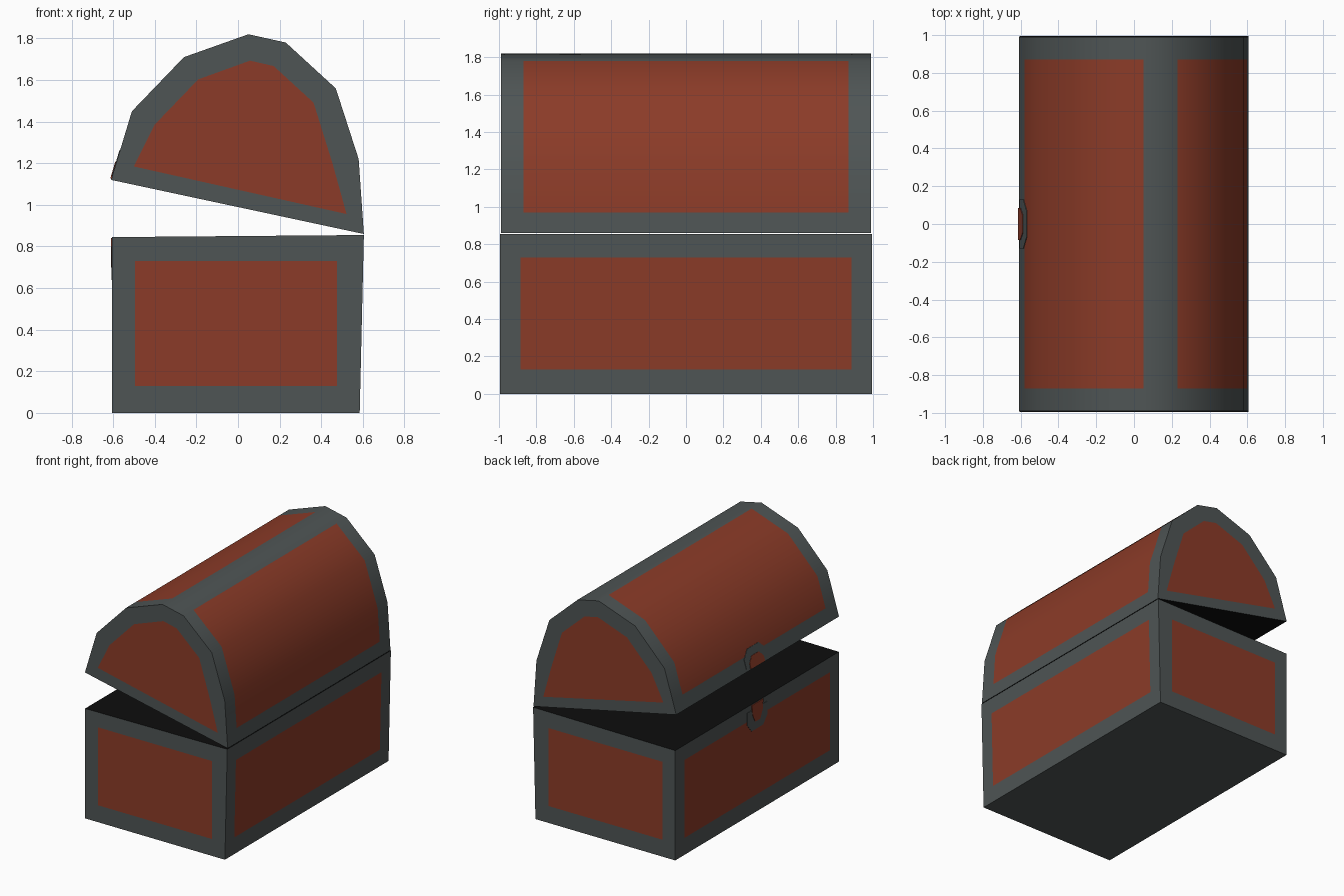
import bpy, bmesh, math
from mathutils import Vector

if "Cube" in bpy.data.objects:
    bpy.data.objects.remove(bpy.data.objects["Cube"])


def material(name, rgb):
    m = bpy.data.materials.new(name)
    m.diffuse_color = (*rgb, 1)
    m.use_nodes = True
    m.node_tree.nodes["Principled BSDF"].inputs["Base Color"].default_value = m.diffuse_color
    return m


MATS = [material("dark_grey_iron", (0.078, 0.091, 0.091)),
        material("red_wood", (0.26, 0.044, 0.021)),
        material("black_inside", (0.004, 0.004, 0.004))]
IRON, WOOD, BLACK = 0, 1, 2


def prism(profile, y):
    """Extrude an x-z profile from -y to +y."""
    bm = bmesh.new()
    face = bm.faces.new([bm.verts.new((px, -y, pz)) for px, pz in profile])
    ext = bmesh.ops.extrude_face_region(bm, geom=[face])["geom"]
    moved = [g for g in ext if isinstance(g, bmesh.types.BMVert)]
    bmesh.ops.translate(bm, verts=moved, vec=(0, 2 * y, 0))
    bmesh.ops.recalc_face_normals(bm, faces=bm.faces)
    return bm


def cut(bm, co, no, faces=None):
    faces = faces or list(bm.faces)
    edges = {e for f in faces for e in f.edges}
    verts = {v for f in faces for v in f.verts}
    bmesh.ops.bisect_plane(bm, geom=list(verts) + list(edges) + faces,
                           plane_co=co, plane_no=no, dist=1e-5)


def finish(bm, name, angle=None):
    bm.normal_update()
    me = bpy.data.meshes.new(name)
    bm.to_mesh(me)
    bm.free()
    for m in MATS:
        me.materials.append(m)
    ob = bpy.data.objects.new(name, me)
    bpy.context.collection.objects.link(ob)
    if angle:
        bpy.ops.object.select_all(action='DESELECT')
        ob.select_set(True)
        bpy.context.view_layer.objects.active = ob
        bpy.ops.object.shade_smooth_by_angle(angle=math.radians(angle))
    return ob


# Chest body: iron edges around wood panels, black open top
bm = prism([(-0.605, 0), (0.585, 0), (0.605, 0.855), (-0.605, 0.845)], 0.995)
for z in (0.13, 0.73):
    cut(bm, (0, 0, z), (0, 0, 1))
for y in (-0.885, 0.885):
    cut(bm, (0, y, 0), (0, 1, 0))
for x in (-0.495, 0.475):
    cut(bm, (x, 0, 0), (1, 0, 0))
bm.normal_update()
for f in bm.faces:
    c, n = f.calc_center_median(), f.normal
    in_height = 0.13 < c.z < 0.73
    if n.z > 0.9:
        f.material_index = BLACK
    elif in_height and abs(n.x) > 0.9 and abs(c.y) < 0.885:
        f.material_index = WOOD
    elif in_height and abs(n.y) > 0.9 and -0.495 < c.x < 0.475:
        f.material_index = WOOD
finish(bm, "chest_body")

# Tilted lid: faceted barrel vault hinged on the +x edge
LID = [(-0.61, 1.12), (-0.51, 1.45), (-0.26, 1.71), (0.05, 1.82),
       (0.23, 1.78), (0.47, 1.56), (0.58, 1.22), (0.605, 0.86)]
bm = prism(LID, 0.99)
base = Vector((-0.61, 0, 1.12))
up = Vector((0.26, 0, 1.215)).normalized()
bm.normal_update()
ends = [f for f in bm.faces if abs(f.normal.y) > 0.9]
for f in [f for f in bm.faces if f.normal.dot(up) < -0.9]:
    f.material_index = BLACK
bmesh.ops.inset_individual(bm, faces=ends, thickness=0.127)
for f in ends:
    f.material_index = WOOD


def shell():
    bm.normal_update()
    return [f for f in bm.faces if abs(f.normal.y) < 0.5 and f.material_index != BLACK]


cut(bm, base + up * 0.105, up, shell())
for y in (-0.87, 0.87):
    cut(bm, (0, y, 0), (0, 1, 0), shell())
for f in shell():
    c = f.calc_center_median()
    ridge = 0.05 < c.x < 0.23
    if abs(c.y) < 0.87 and (c - base).dot(up) > 0.105 and not ridge:
        f.material_index = WOOD
finish(bm, "chest_lid", 35)


# Thin lock plates on the opening side
def plate(name, half, origin, rise, thick, mat):
    """Mirrored outline: half holds (width, height) pairs from bottom to top."""
    outline = half + [(-w, h) for w, h in reversed(half)]
    origin, rise = Vector(origin), Vector(rise).normalized()
    normal = Vector((-rise.z, 0, rise.x))
    pb = bmesh.new()
    f = pb.faces.new([pb.verts.new(origin + Vector((0, w, 0)) + rise * h)
                      for w, h in outline])
    ext = bmesh.ops.extrude_face_region(pb, geom=[f])["geom"]
    bmesh.ops.translate(pb, verts=[g for g in ext if isinstance(g, bmesh.types.BMVert)],
                        vec=normal * thick)
    bmesh.ops.recalc_face_normals(pb, faces=pb.faces)
    for f in pb.faces:
        f.material_index = mat
    finish(pb, name)


lid_edge, lid_rise = (-0.61, 0, 1.12), (0.10, 0, 0.33)
plate("lid_lock_plate", [(0.13, 0.02), (0.13, 0.09), (0.07, 0.15)],
      lid_edge, lid_rise, 0.003, IRON)
plate("lid_lock_badge", [(0.085, 0.005), (0.085, 0.045), (0.045, 0.09)],
      lid_edge, lid_rise, 0.006, WOOD)
plate("body_lock_plate", [(0.07, 0.64), (0.12, 0.70), (0.12, 0.80)],
      (-0.605, 0, 0), (0, 0, 1), 0.003, IRON)
plate("body_lock_badge", [(0.03, 0.70), (0.06, 0.76), (0.07, 0.84)],
      (-0.605, 0, 0), (0, 0, 1), 0.006, WOOD)
